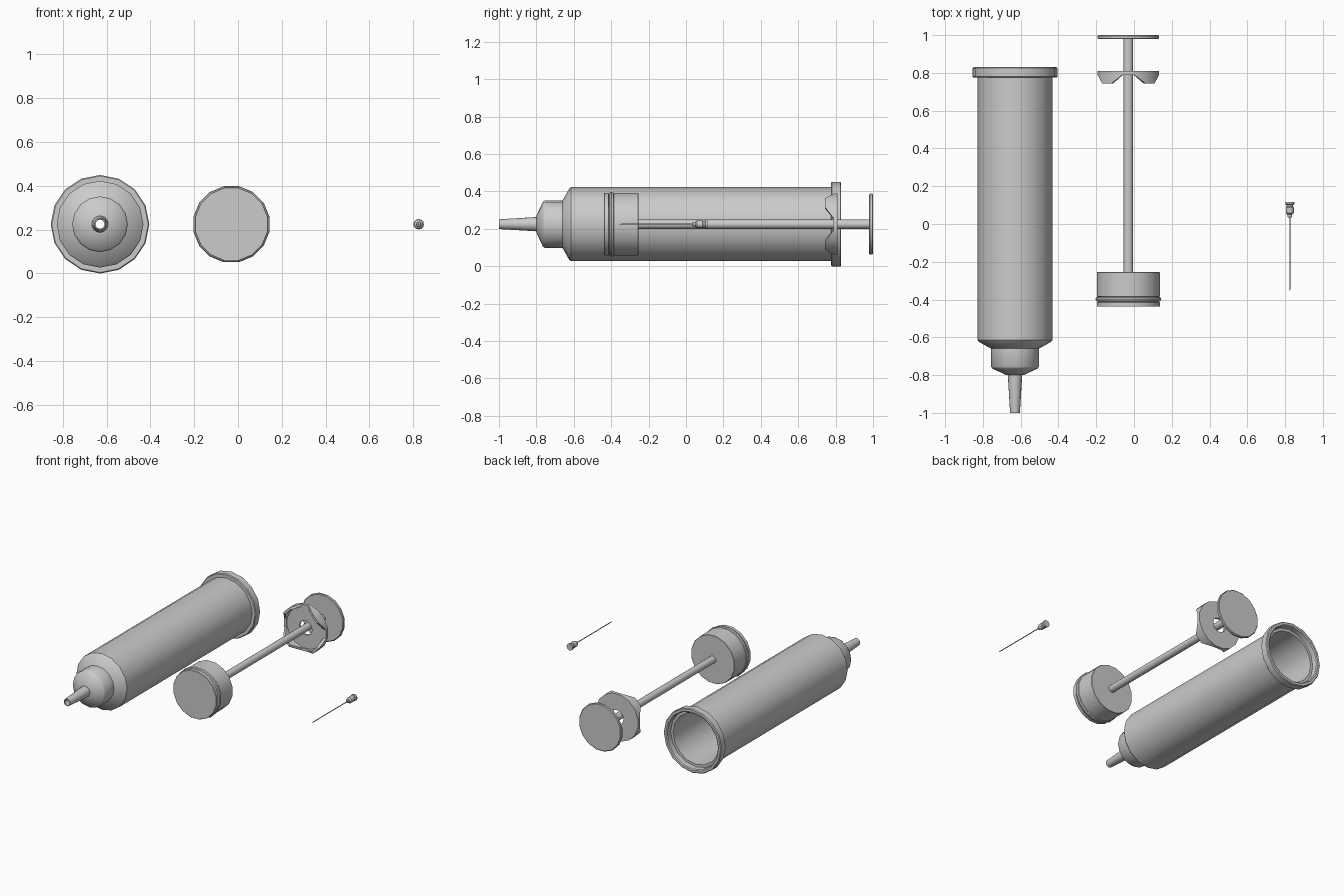
import bpy, bmesh, math

if "Cube" in bpy.data.objects:
    bpy.data.objects.remove(bpy.data.objects["Cube"])

CZ = 0.225  # height of every part's axis


def finish(name, bm):
    bmesh.ops.recalc_face_normals(bm, faces=bm.faces)
    mesh = bpy.data.meshes.new(name)
    bm.to_mesh(mesh)
    bm.free()
    ob = bpy.data.objects.new(name, mesh)
    bpy.context.collection.objects.link(ob)
    bpy.ops.object.select_all(action='DESELECT')
    ob.select_set(True)
    bpy.context.view_layer.objects.active = ob
    bpy.ops.object.shade_smooth_by_angle(angle=math.radians(35))
    return ob


def lathe(name, x, profile, sides=16, closed=False, phase=0.0, bend=None):
    """Turn (radius, y) points about a line along y; bend shifts y per angle."""
    bm = bmesh.new()
    rings = []
    for i, (r, y) in enumerate(profile):
        ring = []
        for k in range(sides):
            a = 2 * math.pi * (k + phase) / sides
            dy = bend(i, a) if bend else 0
            ring.append(bm.verts.new((x + r * math.cos(a), y + dy, CZ + r * math.sin(a))))
        rings.append(ring)
    pairs = list(zip(rings, rings[1:]))
    if closed:
        pairs.append((rings[-1], rings[0]))
    else:
        bm.faces.new(rings[0])
        bm.faces.new(rings[-1])
    for p, q in pairs:
        for k in range(sides):
            n = (k + 1) % sides
            bm.faces.new((p[k], p[n], q[n], q[k]))
    return finish(name, bm)


# Hollow barrel with shoulder, nozzle and open back end
BX = -0.63
lathe("barrel", BX, [
    (0.026, -1.0), (0.038, -0.80), (0.045, -0.80), (0.120, -0.765), (0.127, -0.755),
    (0.127, -0.66), (0.190, -0.625), (0.198, -0.615), (0.198, 0.79),
    (0.178, 0.79), (0.178, -0.61), (0.110, -0.65), (0.110, -0.75),
    (0.028, -0.79), (0.020, -1.0)], closed=True)

# Flange ring round the barrel mouth
lathe("barrel_flange", BX, [
    (0.178, 0.775), (0.220, 0.775), (0.225, 0.780), (0.225, 0.825),
    (0.220, 0.83), (0.205, 0.83), (0.198, 0.825), (0.196, 0.79), (0.178, 0.79)], closed=True)

# Plunger: piston with sealing rib, rod and thumb disc
PX = -0.03
lathe("piston", PX, [
    (0.168, -0.438), (0.170, -0.436), (0.170, -0.415), (0.164, -0.413), (0.164, -0.386),
    (0.170, -0.384), (0.170, -0.257), (0.168, -0.255)], phase=0.5)
rib = [(0.166 + 0.011 * math.cos(t * math.pi / 4), -0.398 + 0.013 * math.sin(t * math.pi / 4))
       for t in range(8)]
lathe("piston_rib", PX, rib, closed=True, phase=0.5)
lathe("plunger_rod", PX, [(0.025, -0.26), (0.025, 0.985)])
lathe("thumb_disc", PX, [
    (0.161, 0.979), (0.166, 0.983), (0.166, 0.996), (0.161, 1.0)], phase=0.5)


# Loose guide collar on the rod: flat back, skirt with four lobes at the diagonals
def lobes(i, a):
    if i not in (2, 3):
        return 0
    return 0.023 * max(-1, min(1, 1.42 * math.cos(4 * a)))


lathe("guide_collar", PX, [
    (0.050, 0.81), (0.166, 0.81), (0.166, 0.766), (0.148, 0.766),
    (0.146, 0.795), (0.050, 0.795)], sides=16, closed=True, phase=0.5, bend=lobes)

# Needle hub and fine needle
NX = 0.825
lathe("needle_hub", NX, [
    (0.024, 0.116), (0.024, 0.105), (0.018, 0.101), (0.018, 0.092), (0.021, 0.088),
    (0.021, 0.058), (0.012, 0.050), (0.012, 0.038), (0.008, 0.034)], sides=12)
lathe("needle", NX, [(0.003, 0.04), (0.003, -0.34), (0.001, -0.355)], sides=8)
